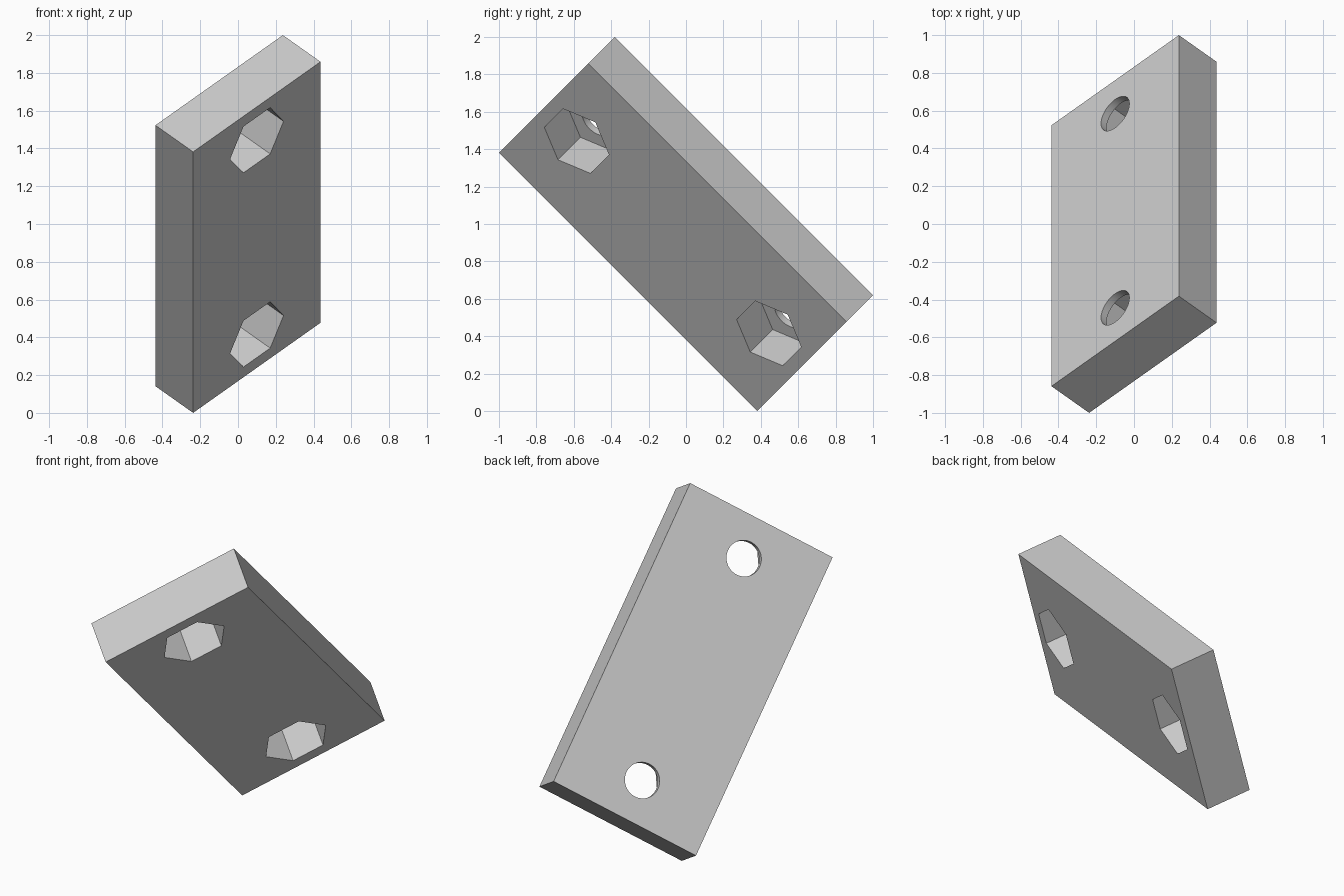
import bpy
import math
from mathutils import Matrix, Vector

if "Cube" in bpy.data.objects:
    bpy.data.objects.remove(bpy.data.objects["Cube"], do_unlink=True)

WIDTH, LENGTH, THICK = 0.954, 1.954, 0.282
HOLE_OFFSET = 0.727
HOLE_RADIUS, HEX_RADIUS, HEX_DEPTH = 0.106, 0.2, 0.24

# Plain grey material
grey = bpy.data.materials.new("light_grey")
grey.use_nodes = True
colour = (0.6, 0.6, 0.6, 1.0)
grey.diffuse_color = colour
grey.node_tree.nodes["Principled BSDF"].inputs["Base Color"].default_value = colour

# Rectangular plate, built flat
bpy.ops.mesh.primitive_cube_add(size=1)
plate = bpy.context.object
plate.name = "mounting_plate"
plate.data.transform(Matrix.Diagonal((WIDTH, LENGTH, THICK, 1)))
plate.data.materials.append(grey)


def cut(sides, radius, y, bottom, top):
    """Cut a prism-shaped hole through part of the plate."""
    bpy.ops.mesh.primitive_cylinder_add(
        vertices=sides, radius=radius, depth=top - bottom,
        location=(0, y, (top + bottom) / 2), rotation=(0, 0, math.pi / 2))
    cutter = bpy.context.object
    cutter.hide_render = True
    cutter.data.materials.append(grey)
    mod = plate.modifiers.new("cut", "BOOLEAN")
    mod.operation = "DIFFERENCE"
    mod.solver = "EXACT"
    mod.object = cutter
    bpy.context.view_layer.objects.active = plate
    bpy.ops.object.modifier_apply(modifier=mod.name)
    bpy.data.objects.remove(cutter, do_unlink=True)


# Two bolt holes, each with a hexagonal nut pocket underneath
for side in (-1, 1):
    cut(6, HEX_RADIUS, side * HOLE_OFFSET, -THICK, HEX_DEPTH - THICK / 2)
    cut(48, HOLE_RADIUS, side * HOLE_OFFSET, -THICK, THICK)

# Tilt the plate and lift it onto the ground
across = Vector((math.sqrt(0.5), 0.5, 0.5))
along = Vector((0, math.sqrt(0.5), -math.sqrt(0.5)))
normal = across.cross(along)
tilt = Matrix((across, along, normal)).transposed().to_4x4()
plate.data.transform(Matrix.Translation((0, 0, 1)) @ tilt)

bpy.ops.object.select_all(action="DESELECT")
plate.select_set(True)
bpy.context.view_layer.objects.active = plate
bpy.ops.object.shade_smooth_by_angle(angle=math.radians(30))
